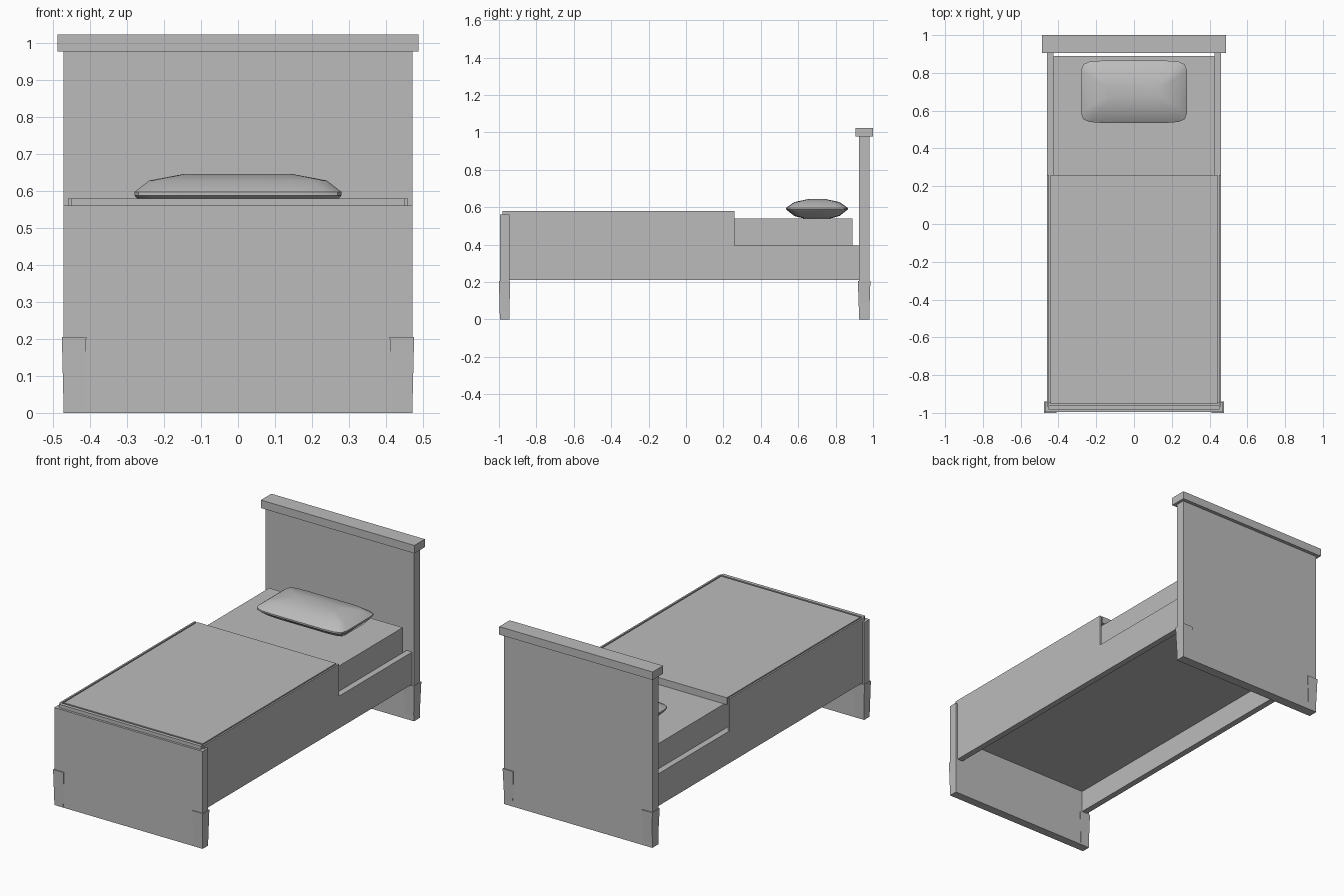
import bpy, bmesh
from mathutils import Vector

if "Cube" in bpy.data.objects:
    bpy.data.objects.remove(bpy.data.objects["Cube"], do_unlink=True)

GREY = (0.5, 0.5, 0.5, 1)
mat = bpy.data.materials.new("plain_grey")
mat.use_nodes = True
mat.diffuse_color = GREY
mat.node_tree.nodes["Principled BSDF"].inputs["Base Color"].default_value = GREY


def finish(name, bm):
    bmesh.ops.recalc_face_normals(bm, faces=bm.faces)
    mesh = bpy.data.meshes.new(name)
    bm.to_mesh(mesh)
    bm.free()
    mesh.materials.append(mat)
    obj = bpy.data.objects.new(name, mesh)
    bpy.context.collection.objects.link(obj)
    return obj


def box(name, x, y, z, taper=0.0):
    """Box between the (min, max) pairs; taper pulls the bottom inwards."""
    bm = bmesh.new()
    bmesh.ops.create_cube(bm, size=1)
    lo, hi = Vector((x[0], y[0], z[0])), Vector((x[1], y[1], z[1]))
    for v in bm.verts:
        low = v.co.z < 0
        for i in range(3):
            side = v.co[i]
            v.co[i] = lo[i] if side < 0 else hi[i]
            if low and i < 2:
                v.co[i] -= taper * (1 if side > 0 else -1)
    return finish(name, bm)


# Headboard with its cap, and footboard
box("headboard", (-0.472, 0.472), (0.925, 0.98), (0, 0.98))
box("headboard_cap", (-0.488, 0.488), (0.905, 1.0), (0.977, 1.023))
box("footboard", (-0.472, 0.472), (-0.995, -0.945), (0, 0.56))

# Mattress and blanket top
box("mattress", (-0.425, 0.425), (-0.945, 0.89), (0.335, 0.54))
box("blanket_top", (-0.442, 0.442), (-0.952, 0.26), (0.54, 0.58))
box("blanket_foot", (-0.452, 0.452), (-0.982, -0.962), (0.5, 0.58))

# Mirrored side parts
for side, s in (("left", 1), ("right", -1)):
    def span(a, b):
        return tuple(sorted((s * a, s * b)))
    box(f"{side}_rail", span(0.425, 0.46), (-0.945, 0.925), (0.21, 0.395))
    box(f"{side}_blanket_side", span(0.45, 0.46), (-0.965, 0.26), (0.395, 0.58))
    box(f"{side}_front_leg", span(0.41, 0.476), (-1.0, -0.94), (0, 0.205), 0.005)
    box(f"{side}_back_leg", span(0.41, 0.476), (0.919, 0.986), (0, 0.205), 0.007)

# Pillow: stacked rounded outlines (half width, half depth, height)
rings = ((0.2, 0.07, 0.54), (0.25, 0.12, 0.553), (0.28, 0.165, 0.588),
         (0.28, 0.165, 0.597), (0.24, 0.12, 0.628), (0.15, 0.04, 0.645))
corner = ((1, 0.68), (0.96, 0.88), (0.84, 0.97), (0.6, 1))
outline = []
for sx, sy in ((1, 1), (-1, 1), (-1, -1), (1, -1)):
    pts = corner if sx * sy > 0 else corner[::-1]
    outline += [(sx * px, sy * py) for px, py in pts]
bm = bmesh.new()
loops = [[bm.verts.new((px * w, 0.7 + py * d, z)) for px, py in outline]
         for w, d, z in rings]
n = len(outline)
for a, b in zip(loops, loops[1:]):
    for i in range(n):
        j = (i + 1) % n
        bm.faces.new((a[i], a[j], b[j], b[i]))
bm.faces.new(loops[0])
bm.faces.new(loops[-1])
pillow = finish("pillow", bm)
bpy.ops.object.select_all(action="DESELECT")
pillow.select_set(True)
bpy.context.view_layer.objects.active = pillow
bpy.ops.object.shade_smooth_by_angle(angle=0.7)
